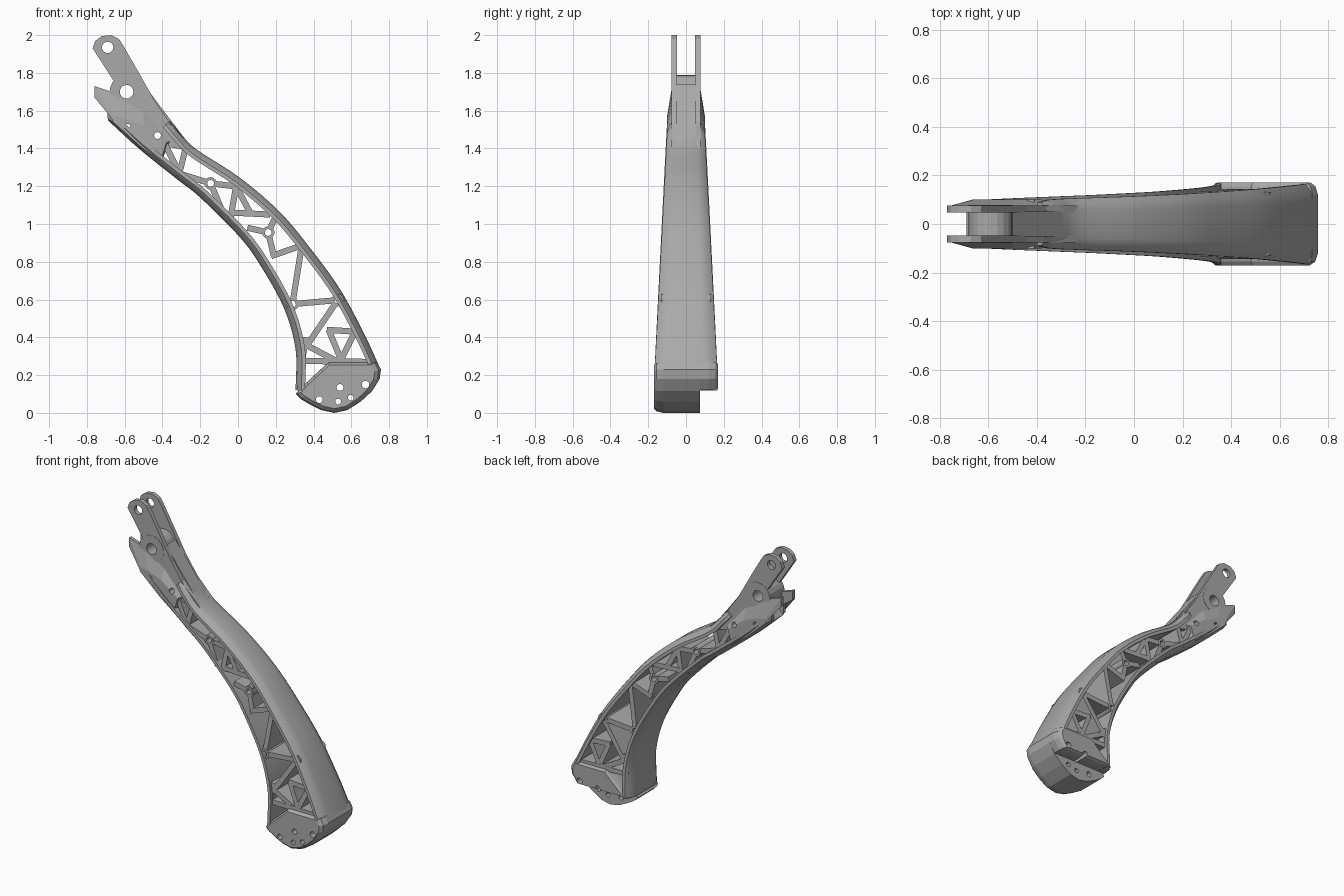
import bpy, bmesh, math
from mathutils import Vector

cube = bpy.data.objects.get("Cube")
if cube:
    bpy.data.objects.remove(cube, do_unlink=True)

grey = bpy.data.materials.new("cast_grey")
grey.use_nodes = True
COLOUR = (0.4, 0.4, 0.4, 1)
grey.diffuse_color = COLOUR
grey.node_tree.nodes["Principled BSDF"].inputs["Base Color"].default_value = COLOUR


def half_depth(z):
    """The arm thins steadily from the foot, then quickly at the fork."""
    return 0.168 - 0.052 * max(z - 0.2, 0) - 0.2 * max(z - 1.5, 0)


def loft(name, rings, closed=False):
    """Skin rings of equal length; cap the ends unless the loop is closed."""
    bm = bmesh.new()
    rows = [[bm.verts.new(p) for p in ring] for ring in rings]
    n = len(rows[0])
    pairs = list(zip(rows, rows[1:])) + ([(rows[-1], rows[0])] if closed else [])
    for a, b in pairs:
        for i in range(n):
            j = (i + 1) % n
            bm.faces.new((a[i], a[j], b[j], b[i]))
    if not closed:
        bm.faces.new(rows[0])
        bm.faces.new(rows[-1])
    bmesh.ops.recalc_face_normals(bm, faces=bm.faces)
    mesh = bpy.data.meshes.new(name)
    bm.to_mesh(mesh)
    bm.free()
    mesh.materials.append(grey)
    obj = bpy.data.objects.new(name, mesh)
    bpy.context.collection.objects.link(obj)
    return obj


def spline(points, steps=5):
    """Smooth path through the given points."""
    p = [Vector(q) for q in points]
    p = [2 * p[0] - p[1]] + p + [2 * p[-1] - p[-2]]
    out = []
    for a, b, c, d in zip(p, p[1:], p[2:], p[3:]):
        for k in range(steps):
            t = k / steps
            out.append(0.5 * (2 * b + (c - a) * t + (2 * a - 5 * b + 4 * c - d) * t * t
                              + (3 * b - a - 3 * c + d) * t ** 3))
    return out + [p[-2]]


def at_depth(outline, y, scale=1, centre=(0, 0)):
    """Place an x-z outline at depth y, scaled about a centre."""
    cx, cz = centre
    return [(cx + (x - cx) * scale, y, cz + (z - cz) * scale) for x, z in outline]


def rim(name, points, side, width=0.05):
    """Curved flange with rounded outer shoulders."""
    path = spline(points)
    rings = []
    for i, p in enumerate(path):
        d = (path[min(i + 1, len(path) - 1)] - path[max(i - 1, 0)]).normalized()
        inward = Vector((d.y, -d.x)) * side
        h = half_depth(p.y)
        section = [(0, 0.55), (0.008, 0.8), (0.03, 1), (width, 1)]
        section += [(w, -y) for w, y in reversed(section)]
        rings.append([(p.x + inward.x * w, y * h, p.y + inward.y * w) for w, y in section])
    return loft(name, rings)


def strut(name, a, b, width=0.032):
    d = (b - a).normalized()
    side = Vector((-d.y, d.x)) * width / 2
    rings = []
    for p in (a, b):
        h = half_depth(p.y) * 0.88
        rings.append([(p.x + side.x * s, y * h, p.y + side.y * s)
                      for s, y in ((-1, -1), (1, -1), (1, 1), (-1, 1))])
    return loft(name, rings)


def circle(x, y, z, r, n=20):
    return [(x + r * math.cos(math.tau * i / n), y, z + r * math.sin(math.tau * i / n))
            for i in range(n)]


def hub(name, x, z, outer, bore, h):
    return loft(name, [circle(x, y, z, r) for y, r in
                       ((-h, outer), (h, outer), (h, bore), (-h, bore))], closed=True)


def drill(obj, holes):
    """Cut round through holes and discard the cutters."""
    for x, z, r in holes:
        cutter = loft("drill_cutter", [circle(x, -0.5, z, r), circle(x, 0.5, z, r)])
        cutter.hide_render = True
        mod = obj.modifiers.new("hole", "BOOLEAN")
        mod.operation, mod.solver, mod.object = "DIFFERENCE", "EXACT", cutter
        deps = bpy.context.evaluated_depsgraph_get()
        cut = bpy.data.meshes.new_from_object(obj.evaluated_get(deps))
        obj.modifiers.clear()
        obj.data = cut
        bpy.data.objects.remove(cutter, do_unlink=True)


# Curved flanges along both edges of the arm
rims = [
    rim("outer_rim", [(-0.36, 1.545), (-0.3, 1.475), (-0.22, 1.395), (0.01, 1.245), (0.22, 1.065),
                      (0.38, 0.875), (0.54, 0.655), (0.67, 0.415), (0.755, 0.23)], 1),
    rim("inner_rim", [(-0.69, 1.55), (-0.52, 1.395), (-0.32, 1.235), (-0.2, 1.14), (0.01, 0.93),
                      (0.125, 0.77), (0.245, 0.55), (0.305, 0.335), (0.305, 0.12)], -1),
]

# Truss between the flanges
hubs = [(-0.145, 1.215), (0.16, 0.955), (0.288, 0.576), (0.528, 0.597)]
h1, h2, h3, h4 = hubs
links = [
    ((-0.385, 1.42), (-0.31, 1.27)), ((-0.31, 1.27), (-0.28, 1.39)), ((-0.32, 1.27), h1),
    (h1, (-0.08, 1.06)), (h1, (-0.02, 1.2)), ((-0.01, 1.2), (-0.04, 1.03)),
    ((-0.03, 1.06), (0.17, 1.05)), ((0, 1.18), (0.07, 1.05)), (h2, (0.195, 1.03)),
    (h2, (0.05, 0.98)), (h2, (0.19, 0.83)), ((0.175, 0.83), (0.335, 0.885)), ((0.335, 0.87), h3),
    (h3, h4), (h4, (0.36, 0.35)), ((0.47, 0.44), (0.62, 0.43)), ((0.48, 0.44), (0.55, 0.27)),
    ((0.36, 0.36), (0.53, 0.27)), ((0.62, 0.43), (0.54, 0.27)), ((0.34, 0.275), (0.7, 0.27)),
    ((0.34, 0.28), (0.36, 0.4)),
]
for i, (a, b) in enumerate(links):
    # stop short of the bores in the hubs
    start, end = Vector(a), Vector(b)
    d = (end - start).normalized() * 0.024
    if a in hubs:
        start += d
    if b in hubs:
        end -= d
    strut(f"truss_strut_{i + 1}", start, end)
for i, (x, z) in enumerate(hubs):
    hub(f"truss_hub_{i + 1}", x, z, 0.033, 0.018, half_depth(z) * 0.9)

# Rounded foot with a shorter rear half
foot_outline = [(0.305, 0.1), (0.33, 0.075), (0.38, 0.045), (0.44, 0.015), (0.51, 0), (0.58, 0.015),
                (0.65, 0.06), (0.71, 0.115), (0.75, 0.18), (0.757, 0.23), (0.735, 0.27),
                (0.48, 0.27), (0.34, 0.14)]
front_foot = loft("foot_front", [at_depth(foot_outline, y, s, (0.52, 0.16)) for y, s in
                                 ((-0.17, 0.86), (-0.155, 0.95), (-0.12, 1), (0.075, 1))])
rear_outline = [(0.31, 0.12), (0.71, 0.12), (0.75, 0.18), (0.757, 0.23), (0.735, 0.27),
                (0.48, 0.27), (0.34, 0.14)]
rear_foot = loft("foot_rear", [at_depth(rear_outline, y, s, (0.54, 0.2)) for y, s in
                               ((0.075, 1), (0.12, 1), (0.155, 0.95), (0.17, 0.86))])
bolts = [(0.43, 0.07, 0.018), (0.54, 0.135, 0.018), (0.53, 0.06, 0.015), (0.597, 0.08, 0.015),
         (0.675, 0.15, 0.02)]
drill(front_foot, bolts)
drill(rear_foot, [bolts[1], bolts[4]])

# Forked head: mirrored prongs and cheeks around an open middle
prong_outline = [(-0.77, 1.93), (-0.755, 1.97), (-0.72, 1.995), (-0.67, 2), (-0.63, 1.98),
                 (-0.605, 1.94), (-0.53, 1.81), (-0.44, 1.65), (-0.35, 1.52), (-0.23, 1.4),
                 (-0.27, 1.39), (-0.38, 1.41), (-0.45, 1.42), (-0.62, 1.58), (-0.64, 1.73)]
cheek_inner = [(-0.76, 1.73), (-0.64, 1.69), (-0.5, 1.6), (-0.36, 1.44), (-0.41, 1.32),
               (-0.52, 1.4), (-0.69, 1.56), (-0.69, 1.62), (-0.76, 1.67)]
cheek_outer = [(-0.66, 1.57), (-0.6, 1.56), (-0.5, 1.52), (-0.38, 1.43), (-0.41, 1.33),
               (-0.51, 1.405), (-0.65, 1.53), (-0.66, 1.54), (-0.665, 1.555)]
pin, pivot, rivets = (-0.69, 1.935, 0.03), (-0.59, 1.7, 0.036), [(-0.426, 1.468, 0.018),
                                                                 (-0.585, 1.515, 0.015)]
for s, label in ((-1, "front"), (1, "rear")):
    prong = loft(f"fork_prong_{label}", [at_depth(prong_outline, s * y) for y in (0.048, 0.076)])
    drill(prong, [pin, pivot] + rivets)
    cheek = loft(f"fork_cheek_{label}", [at_depth(cheek_inner, s * 0.05),
                                         at_depth(cheek_inner, s * 0.074),
                                         at_depth(cheek_outer, s * 0.1)])
    drill(cheek, [pivot] + rivets)

hub("fork_hub", -0.59, 1.7, 0.09, 0.036, 0.078)
web_outline = [(-0.5, 1.74), (-0.25, 1.41), (-0.37, 1.42), (-0.52, 1.58)]
web = loft("fork_web", [at_depth(web_outline, y) for y in (-0.052, 0.052)])
drill(web, rivets[:1])

# Smooth the curved flanges and keep their edges crisp
bpy.ops.object.select_all(action="DESELECT")
for obj in rims:
    obj.select_set(True)
bpy.context.view_layer.objects.active = rims[0]
bpy.ops.object.shade_smooth_by_angle(angle=math.radians(30))
